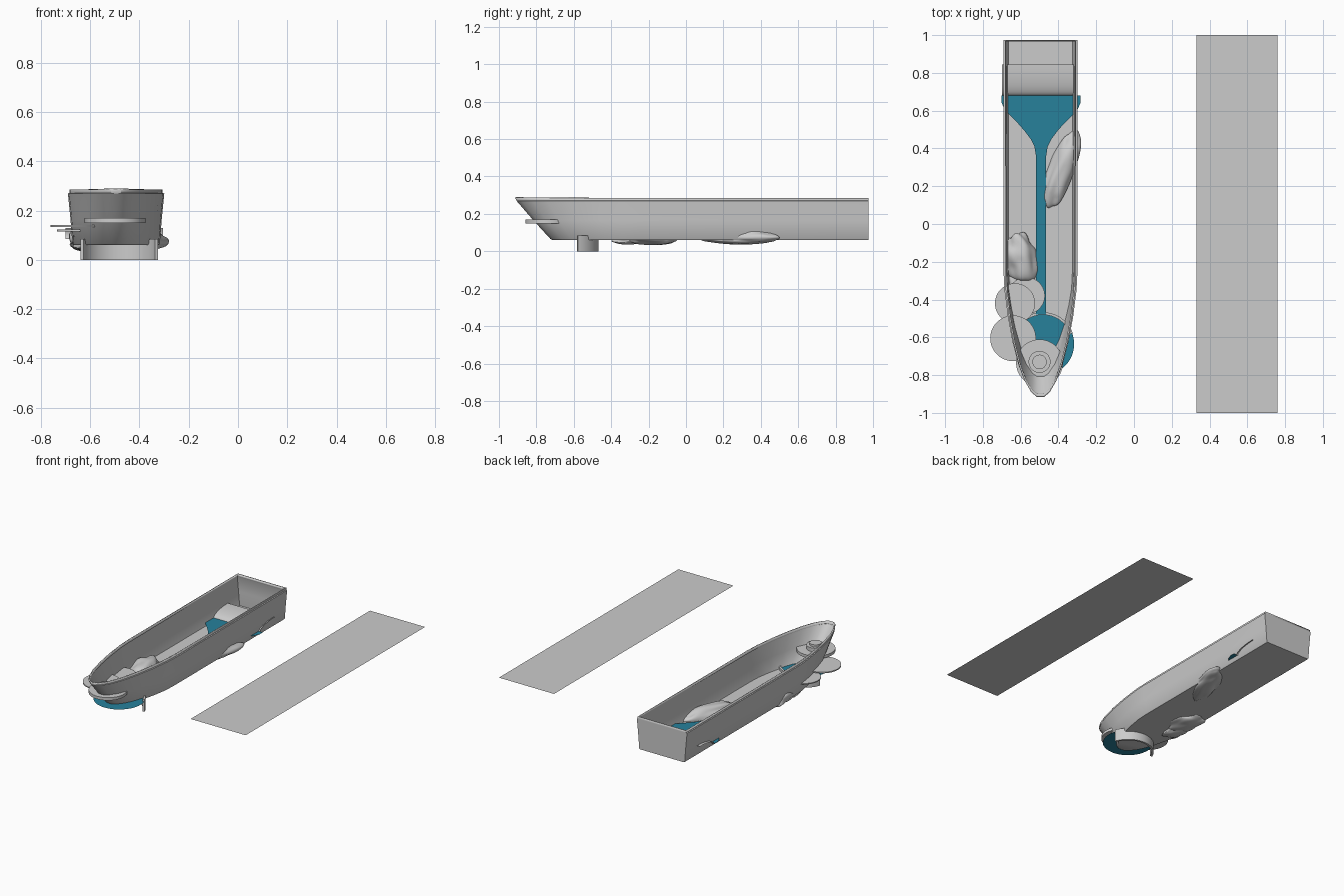
import bpy, bmesh, math
from mathutils import Vector, noise

if "Cube" in bpy.data.objects:
    bpy.data.objects.remove(bpy.data.objects["Cube"])

CX = -0.495

blue = bpy.data.materials.new("water_blue")
blue.diffuse_color = (0.02, 0.22, 0.33, 1)
blue.use_nodes = True
blue.node_tree.nodes["Principled BSDF"].inputs["Base Color"].default_value = blue.diffuse_color


def make(name, verts, faces, mat=None, smooth=False):
    me = bpy.data.meshes.new(name)
    me.from_pydata(verts, [], faces)
    ob = bpy.data.objects.new(name, me)
    bpy.context.collection.objects.link(ob)
    if mat:
        me.materials.append(mat)
    if smooth:
        bpy.ops.object.select_all(action='DESELECT')
        ob.select_set(True)
        bpy.context.view_layer.objects.active = ob
        bpy.ops.object.shade_smooth_by_angle(angle=math.radians(35))
    return ob


def disc(name, x, y, z0, z1, r, n=64):
    bpy.ops.mesh.primitive_cylinder_add(vertices=n, radius=r, depth=z1 - z0,
                                        location=(x, y, (z0 + z1) / 2))
    ob = bpy.context.object
    ob.name = name
    bpy.ops.object.shade_smooth_by_angle(angle=math.radians(35))
    return ob


# hull: bow-to-stern half outline, repeated at several heights
half = [(0.02, -0.915), (0.05, -0.89), (0.085, -0.83), (0.115, -0.75), (0.145, -0.63),
        (0.17, -0.49), (0.187, -0.35), (0.192, -0.25), (0.192, 0.975)]


def outline(z, wscale, rake):
    pts = []
    for w, y in half:
        yy = -0.33 + (y + 0.33) * rake if y < -0.33 else y
        pts.append((w * wscale, yy, z))
    right = [(CX + w, y, z) for w, y, z in pts]
    left = [(CX - w, y, z) for w, y, z in reversed(pts)]
    return right + left


loops = [outline(0.06, 0.90, 0.655), outline(0.066, 0.925, 0.675),
         outline(0.165, 0.965, 0.83), outline(0.27, 1.02, 0.985),
         outline(0.272, 0.985, 0.985), outline(0.286, 0.985, 1.0)]
n = len(loops[0])
verts = [v for lp in loops for v in lp]
faces = [list(reversed(range(n)))]
for k in range(len(loops) - 1):
    for i in range(n):
        j = (i + 1) % n
        faces.append([k * n + i, k * n + j, (k + 1) * n + j, (k + 1) * n + i])
hull = make("hull", verts, faces, smooth=True)
sol = hull.modifiers.new("wall", 'SOLIDIFY')
sol.thickness = 0.009
sol.offset = -1

# flat side panel
make("side_panel", [(0.33, -1, 0.285), (0.76, -1, 0.285), (0.76, 1, 0.285), (0.33, 1, 0.285)],
     [[0, 1, 2, 3]])

# water channel: flared mouth narrowing to a straight strip
prof = [(0.21, 0.68), (0.21, 0.645), (0.195, 0.61), (0.165, 0.575), (0.12, 0.53), (0.085, 0.49),
        (0.055, 0.45), (0.035, 0.41), (0.027, 0.36), (0.026, -0.48)]
zw = 0.09
verts = []
for w, y in prof:
    verts += [(CX + 0.003 - w, y, zw), (CX + 0.003 + w, y, zw)]
make("water_channel", verts,
     [[2 * i, 2 * i + 2, 2 * i + 3, 2 * i + 1] for i in range(len(prof) - 1)], blue)

# round pool
PX, PY, PR = -0.482, -0.635, 0.165
make("pool_water", [(PX + PR * math.cos(a * math.tau / 64), PY + PR * math.sin(a * math.tau / 64), 0.072)
                    for a in range(64)], [list(range(64))], blue)

# curved retaining wall behind the pool
verts, faces, m = [], [], 32
for i in range(m + 1):
    a = math.radians(20 + 140 * i / m)
    for r, z in ((0.168, 0), (0.168, 0.085), (0.154, 0.085), (0.154, 0)):
        verts.append((PX + r * math.cos(a), PY + r * math.sin(a), z))
for i in range(m):
    for k in range(4):
        k2 = (k + 1) % 4
        faces.append([4 * i + k, 4 * i + k2, 4 * i + 4 + k2, 4 * i + 4 + k])
faces += [[3, 2, 1, 0], [4 * m, 4 * m + 1, 4 * m + 2, 4 * m + 3]]
make("pool_wall", verts, faces, smooth=True)

# curved cascade slope at the head of the channel
verts, m = [], 12
for i in range(m + 1):
    t = math.radians(90) * i / m
    y, z = 0.68 + 0.165 * (1 - math.cos(t)), 0.085 + 0.045 * math.sin(t)
    verts += [(-0.70, y, z), (-0.305, y, z)]
make("cascade_slope", verts, [[2 * i, 2 * i + 1, 2 * i + 3, 2 * i + 2] for i in range(m)], smooth=True)

# stepping discs and tiered bow disc
disc("step_disc_outer", -0.64, -0.605, 0.133, 0.141, 0.121)
disc("step_disc_middle", -0.63, -0.42, 0.116, 0.123, 0.106)
disc("step_disc_inner", -0.57, -0.38, 0.095, 0.102, 0.098)
disc("bow_disc", -0.5, -0.735, 0.15, 0.17, 0.124)
disc("bow_disc_tier", -0.5, -0.73, 0.17, 0.195, 0.058)
disc("bow_disc_cap", -0.5, -0.73, 0.195, 0.21, 0.038)


# rocks: noisy flattened spheres
def rock(name, loc, size, rot, seed):
    bm = bmesh.new()
    bmesh.ops.create_icosphere(bm, subdivisions=4, radius=1)
    for v in bm.verts:
        d = 1 + 0.22 * noise.noise(v.co * 1.6 + Vector((seed, seed, 0)))
        v.co *= d
        if v.co.z < 0:
            v.co.z *= 0.45
    me = bpy.data.meshes.new(name)
    bm.to_mesh(me)
    bm.free()
    me.shade_smooth()
    ob = bpy.data.objects.new(name, me)
    ob.location, ob.scale = loc, size
    ob.rotation_euler[2] = math.radians(rot)
    bpy.context.collection.objects.link(ob)


rock("rock_left", (-0.6, -0.18, 0.068), (0.085, 0.14, 0.075), 12, 3.1)
rock("rock_right", (-0.385, 0.29, 0.066), (0.07, 0.21, 0.06), -20, 7.7)
rock("rock_low", (-0.61, -0.31, 0.055), (0.055, 0.085, 0.04), 20, 5.4)
